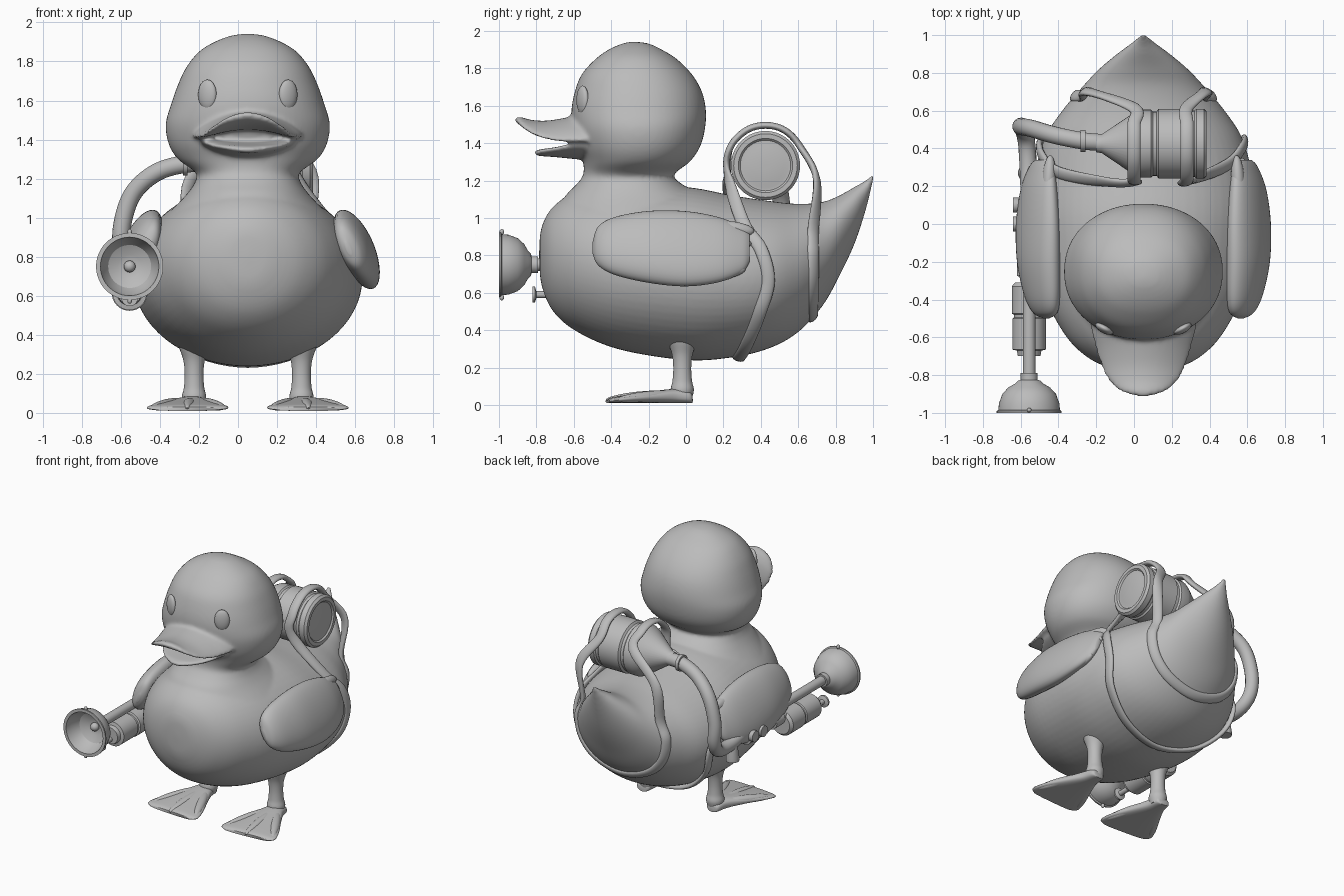
import bpy
import math
from mathutils import Vector, Matrix

cube = bpy.data.objects.get("Cube")
if cube:
    bpy.data.objects.remove(cube, do_unlink=True)

grey = bpy.data.materials.new("plain grey")
grey.use_nodes = True
tone = (0.5, 0.5, 0.5, 1)
grey.diffuse_color = tone
grey.node_tree.nodes["Principled BSDF"].inputs["Base Color"].default_value = tone

CX = 0.05                                   # symmetry plane of the duck
X, Y, Z = Vector((1, 0, 0)), Vector((0, 1, 0)), Vector((0, 0, 1))


def smooth(rows, steps=6, cyclic=False):
    """Catmull-Rom interpolation of a list of equal-length tuples."""
    n, out = len(rows), []
    pick = (lambda i: rows[i % n]) if cyclic else (lambda i: rows[max(0, min(n - 1, i))])
    for i in range(n if cyclic else n - 1):
        quad = [pick(i + k) for k in (-1, 0, 1, 2)]
        for s in range(steps):
            t = s / steps
            out.append(tuple(b + 0.5 * t * (c - a + t * (2*a - 5*b + 4*c - d + t * (3*(b - c) + d - a)))
                             for a, b, c, d in zip(*quad)))
    if not cyclic:
        out.append(tuple(rows[-1]))
    return out


def ring(center, u, v, ru, rv, n=40, droop=0, power=2):
    """Closed (super)ellipse; droop bends its sides down."""
    pts = []
    for i in range(n):
        a = 2 * math.pi * i / n
        c, s = (math.copysign(abs(w) ** (2 / power), w) for w in (math.cos(a), math.sin(a)))
        pts.append(Vector(center) + u * ru * c + v * (rv * s - droop * c * c))
    return pts


def loft(name, rings, angle=40, closed=False, mirror=False):
    """Skin a list of rings; mirror makes the opposite twin about the symmetry plane."""
    n, m = len(rings[0]), len(rings)
    verts = [p for r in rings for p in r]
    faces = [(i * n + j, i * n + (j + 1) % n, (i + 1) % m * n + (j + 1) % n, (i + 1) % m * n + j)
             for i in range(m if closed else m - 1) for j in range(n)]
    if not closed:
        faces += [tuple(range(n))[::-1], tuple(range((m - 1) * n, m * n))]
    if mirror:
        verts = [Vector((2 * CX - p.x, p.y, p.z)) for p in verts]
    mesh = bpy.data.meshes.new(name)
    mesh.from_pydata(verts, [], faces)
    mesh.materials.append(grey)
    obj = bpy.data.objects.new(name, mesh)
    bpy.context.collection.objects.link(obj)
    bpy.ops.object.select_all(action="DESELECT")
    bpy.context.view_layer.objects.active = obj
    obj.select_set(True)
    bpy.ops.object.mode_set(mode="EDIT")
    bpy.ops.mesh.select_all(action="SELECT")
    bpy.ops.mesh.normals_make_consistent(inside=False)
    bpy.ops.object.mode_set(mode="OBJECT")
    bpy.ops.object.shade_smooth_by_angle(angle=math.radians(angle))
    return obj


def fuse(objects, voxel, passes):
    """Join overlapping parts into one softly blended skin."""
    bpy.ops.object.select_all(action="DESELECT")
    for obj in objects:
        obj.select_set(True)
    bpy.context.view_layer.objects.active = objects[0]
    bpy.ops.object.join()
    skin = objects[0].modifiers.new("skin", "REMESH")
    skin.mode, skin.voxel_size, skin.use_smooth_shade = "VOXEL", voxel, True
    soften = objects[0].modifiers.new("soften", "SMOOTH")
    soften.factor, soften.iterations = .5, passes


def lathe(name, center, axis, profile, n=40):
    u, v = (Y, Z) if axis == X else (X, Z) if axis == Y else (X, Y)
    return loft(name, [ring(Vector(center) + axis * d, u, v, r, r, n) for d, r in profile], 30)


def ball(name, center, radii, turn=0, tilt=0, mirror=False):
    rot = Matrix.Rotation(turn, 3, "Z") @ Matrix.Rotation(tilt, 3, "X")
    rings = []
    for i in range(17):
        a = math.pi * (0.01 + 0.98 * i / 16)
        flat = ring((0, 0, -radii[2] * math.cos(a)), X, Y, radii[0] * math.sin(a), radii[1] * math.sin(a), 24)
        rings.append([rot @ p + Vector(center) for p in flat])
    return loft(name, rings, 60, mirror=mirror)


def tube(name, path, wide, thick, outward, cyclic=False, steps=8):
    """Sweep an oval along a path, its thin side facing outward(point)."""
    pts = [Vector(p) for p in smooth(path, steps, cyclic)]
    n, rings = len(pts), []
    for i, p in enumerate(pts):
        a, b = (pts[i - 1], pts[(i + 1) % n]) if cyclic else (pts[max(0, i - 1)], pts[min(n - 1, i + 1)])
        t = (b - a).normalized()
        side = t.cross(outward(p)).normalized()
        rings.append(ring(p, side, side.cross(t), wide, thick, 16))
    return loft(name, rings, 60, closed=cyclic)


# Body: y, bottom, top, half width
body = smooth([(-.785, .78, .83, .015), (-.772, .64, .95, .14), (-.71, .50, 1.06, .29), (-.58, .39, 1.14, .42),
               (-.35, .295, 1.17, .53), (0, .24, 1.165, .585), (.25, .255, 1.12, .575), (.45, .305, 1.09, .525),
               (.6, .39, 1.075, .43), (.73, .53, 1.085, .32), (.82, .69, 1.12, .235), (.9, .86, 1.165, .14),
               (.96, 1.04, 1.2, .06), (1.005, 1.22, 1.24, .01)])
parts = [loft("body", [ring((CX, y, (b + t) / 2), X, Z, w, (t - b) / 2, 64) for y, b, t, w in body])]

# Neck and head: z, front, back, half width
head = smooth([(1.0, -.70, .25, .43), (1.08, -.665, .15, .35), (1.13, -.635, .07, .305), (1.18, -.585, -.02, .272),
               (1.23, -.55, -.065, .266), (1.3, -.55, .02, .358), (1.38, -.58, .075, .406), (1.48, -.605, .102, .42),
               (1.58, -.612, .106, .393), (1.68, -.593, .083, .358), (1.77, -.556, .03, .315),
               (1.85, -.483, -.05, .25), (1.9, -.413, -.13, .17), (1.932, -.34, -.2, .085),
               (1.942, -.29, -.27, .01)])
parts.append(loft("head", [ring((CX, (f + b) / 2, z), X, Y, w, (b - f) / 2, 64, 0, 2.15) for z, f, b, w in head]))

# Beak halves: y, top, bottom, half width, droop of the sides
upper = [(-.45, 1.57, 1.45, .285, .09), (-.55, 1.56, 1.45, .28, .09), (-.65, 1.535, 1.45, .255, .08),
         (-.75, 1.52, 1.46, .225, .065), (-.83, 1.525, 1.475, .185, .045), (-.885, 1.54, 1.495, .12, .02),
         (-.913, 1.535, 1.515, .03, 0)]
lower = [(-.45, 1.39, 1.30, .25, -.04), (-.6, 1.385, 1.315, .235, -.04), (-.7, 1.375, 1.325, .18, -.02),
         (-.77, 1.368, 1.33, .11, -.01), (-.81, 1.358, 1.335, .03, 0)]
for name, rows in (("upper_beak", upper), ("lower_beak", lower)):
    parts.append(loft(name, [ring((CX, y, (a + b) / 2), X, Z, w, (a - b) / 2, 40, d)
                             for y, a, b, w, d in smooth(rows)]))
fuse(parts, .012, 7)

# Wing: y, centre x, centre z, half height, half thickness
wing = smooth([(-.5, .515, .84, .03, .01), (-.47, .52, .85, .11, .05), (-.38, .535, .85, .165, .075),
               (-.2, .553, .845, .205, .09), (0, .558, .835, .215, .086), (.18, .553, .83, .185, .07),
               (.3, .54, .83, .13, .045), (.34, .535, .84, .08, .02)])
down, out = Vector((.4, 0, -.92)), Vector((.92, 0, .4))
# Leg: z, radius.  Web: y, half width, top
leg = smooth([(.03, .05), (.08, .062), (.13, .052), (.2, .048), (.27, .055), (.34, .078), (.4, .09)])
web = smooth([(.035, .02, .04), (.02, .05, .07), (-.06, .07, .085), (-.17, .12, .075), (-.28, .175, .06),
              (-.36, .205, .048), (-.4, .205, .04), (-.42, .17, .03)])
for mirror, side in ((False, "left_"), (True, "right_")):
    loft(side + "wing", [ring((CX + x, y, z), down, out, h, t) for y, x, z, h, t in wing], 60, mirror=mirror)
    for i in range(4):
        z = .94 - .075 * i
        ball(side + "feather", (CX + .5 + .03 * i, .24 - .015 * i, z), (.035, .125, .042), .06, -.1 + .07 * i, mirror)
    ball(side + "eye", (CX + .207, -.553, 1.63), (.052, .025, .077), .5, 0, mirror)
    loft(side + "leg", [ring((CX + .275, -.02, z), X, Y, r, r, 28) for z, r in leg], 60, mirror=mirror)
    turn = Matrix.Rotation(.06, 3, "Z")
    hip = Vector((CX + .285, 0, 0))
    loft(side + "foot", [[turn @ p + hip for p in ring((0, y, (t + .01) / 2), X, Z, w, (t - .01) / 2, 32, 0, 2.6)]
                         for y, w, t in web], 60, mirror=mirror)
    for a in (-.45, 0, .45):
        mid = hip + turn @ (Matrix.Rotation(a, 3, "Z") @ Vector((0, -.25, .045)))
        ball(side + "toe", mid, (.032, .18, .027), .06 + a, .1, mirror)

# Tank on the back, with funnel end, bands and dished cap
lathe("tank", (0, .425, 1.28), X, [(-.2, .045), (-.17, .05), (.0, .165), (.03, .18), (.09, .18), (.1, .17),
      (.12, .17), (.13, .185), (.29, .185), (.3, .175), (.32, .175), (.33, .185), (.37, .185), (.385, .17),
      (.385, .145), (.375, .135), (.375, .12), (.38, .1), (.38, .01)])
lathe("hose_collar", (-.27, .44, 1.275), X, [(-.012, .045), (-.012, .058), (.012, .058), (.012, .045)])
tube("hose", [(-.15, .43, 1.275), (-.27, .44, 1.275), (-.42, .47, 1.23), (-.54, .505, 1.12), (-.595, .515, .95),
              (-.59, .51, .8), (-.57, .44, .71), (-.56, .3, .69), (-.555, .12, .72)], .046, .046,
     lambda p: Vector((-.2, .1, .8)) - p)
lathe("grip", (-.57, .27, 0), Z, [(.57, .03), (.57, .045), (.6, .045), (.7, .03)], 20)


# One endless flat strap: over the tank twice, with two runs around the body
def on_body(y, degrees):
    row = min(body, key=lambda r: abs(r[0] - y))
    a, lift = math.radians(degrees), .01
    return (CX + (row[3] + lift) * math.sin(a), y,
            (row[1] + row[2]) / 2 + ((row[2] - row[1]) / 2 + lift) * math.cos(a))


def over_tank(x, order):
    return [(x, .425 - .21 * math.cos(math.radians(a)), 1.285 + .21 * math.sin(math.radians(a)))
            for a in (-15, 25, 60, 90, 120, 155)][::order]


def strap_outward(p):
    high = max(0, min(1, (p.z - 1) / .25))
    return Vector(((p.x - CX) * (1 - high), p.y - .425, p.z - .7 - .5 * high))


rear = [(.68, a) for a in (60, 85, 115, 145, 180, 215, 245, 275, 300)]
front = [(.27, 310), (.36, 288), (.43, 265), (.39, 240), (.32, 210), (.28, 180),
         (.32, 150), (.39, 120), (.44, 95), (.40, 70), (.31, 50)]
path = (over_tank(.28, 1) + [(.38, .7, 1.2)] + [on_body(*p) for p in rear] + [(-.24, .7, 1.2)]
        + over_tank(0, -1) + [(-.12, .22, 1.17)] + [on_body(*p) for p in front])
tube("strap", path, .035, .018, strap_outward, True, 6)

# Horn-ended sprayer held at the right side
gun = (-.555, 0, .75)
lathe("horn", gun, Y, [(-.79, .03), (-.79, .045), (-.825, .045), (-.83, .06), (-.845, .075), (-.865, .11),
      (-.9, .142), (-.95, .16), (-.985, .163), (-.99, .172), (-1, .172), (-1, .15), (-.95, .138), (-.9, .11),
      (-.875, .06), (-.87, .03)], 48)
ball("horn_core", (-.555, -.88, .75), (.03, .03, .03))
for dz in (-.175, .175):
    ball("rim_pin", (-.555, -.985, .75 + dz), (.012, .012, .016))
lathe("barrel", gun, Y, [(-.82, .033), (-.3, .033), (-.29, .045), (-.2, .045), (-.19, .033), (.12, .033)])
lathe("canister", (-.555, 0, .615), Y, [(-.7, .03), (-.7, .06), (-.67, .065), (-.665, .088), (-.5, .088),
      (-.495, .08), (-.48, .08), (-.475, .092), (-.33, .092), (-.31, .075), (-.31, .02)])
lathe("canister_valve", (-.555, 0, .59), Y, [(-.82, .02), (-.82, .043), (-.808, .043), (-.8, .018), (-.69, .018)])
for y in (-.25, -.2, -.06, .02, .1):
    lathe("coupling", (-.57, y, .68), Y, [(-.03, .03), (-.025, .05), (.025, .05), (.03, .03)], 24)
lathe("coupling_rod", (-.57, 0, .68), Y, [(-.33, .028), (.15, .028)], 20)
for y in (0, .1):
    lathe("valve_wheel", (-.61, y, .7), X, [(-.03, .02), (-.03, .04), (0, .04), (.04, .02)], 24)
